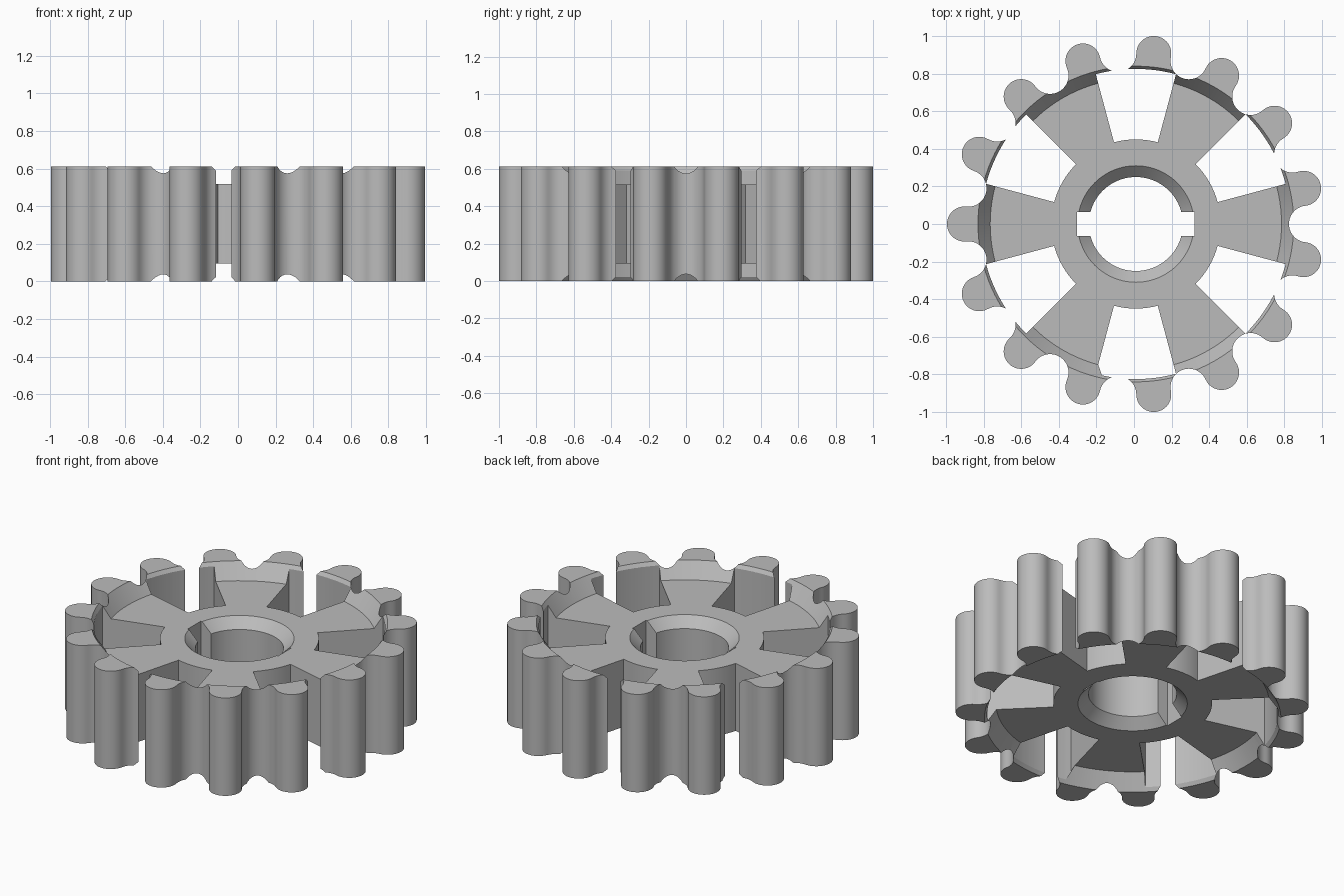
import bpy, bmesh
from math import cos, sin, radians, pi

TEETH, WINDOWS = 15, 6
HEIGHT, RECESS = 0.612, 0.095
PITCH_R, TOOTH_R = 0.912, 0.093
VALLEY_R = 2 * PITCH_R * sin(pi / TEETH / 2) - TOOTH_R
SHIFT_X = 0.01

if "Cube" in bpy.data.objects:
    bpy.data.objects.remove(bpy.data.objects["Cube"], do_unlink=True)

grey = bpy.data.materials.new("plain grey")
grey.use_nodes = True
colour = (0.5, 0.5, 0.5, 1)
grey.diffuse_color = colour
grey.node_tree.nodes["Principled BSDF"].inputs["Base Color"].default_value = colour


def polar(r, deg, centre=(0, 0)):
    return centre[0] + r * cos(radians(deg)), centre[1] + r * sin(radians(deg))


def arc(r, start, end, steps, centre=(0, 0)):
    return [polar(r, start + (end - start) * i / steps, centre) for i in range(steps + 1)]


def make_object(name, bm):
    bmesh.ops.recalc_face_normals(bm, faces=bm.faces)
    mesh = bpy.data.meshes.new(name)
    bm.to_mesh(mesh)
    bm.free()
    mesh.materials.append(grey)
    obj = bpy.data.objects.new(name, mesh)
    obj.location.x = SHIFT_X
    bpy.context.collection.objects.link(obj)
    return obj


def prism(name, outline, z0, z1):
    bm = bmesh.new()
    face = bm.faces.new([bm.verts.new((x, y, z0)) for x, y in outline])
    side = bmesh.ops.extrude_face_region(bm, geom=[face])
    verts = [v for v in side["geom"] if isinstance(v, bmesh.types.BMVert)]
    bmesh.ops.translate(bm, verts=verts, vec=(0, 0, z1 - z0))
    return make_object(name, bm)


def lathe(name, profile, steps=120):
    """Closed solid of revolution from (radius, height) points."""
    bm = bmesh.new()
    rings = [[bm.verts.new((*polar(r, 360 * i / steps), z)) for i in range(steps)]
             for r, z in profile]
    for low, high in zip(rings, rings[1:]):
        for i in range(steps):
            j = (i + 1) % steps
            bm.faces.new((low[i], low[j], high[j], high[i]))
    bm.faces.new(rings[0][::-1])
    bm.faces.new(rings[-1])
    return make_object(name, bm)


# Toothed body: round teeth and round valleys alternating on one pitch circle
half = 180 / TEETH
lean = 90 + half / 2
outline = []
for k in range(TEETH):
    a = 180 + 2 * half * k
    outline += arc(TOOTH_R, a - lean, a + lean, 24, polar(PITCH_R, a))[:-1]
    b = a + half
    outline += arc(VALLEY_R, b - lean, b + lean - 360, 20, polar(PITCH_R, b))[:-1]
gear = prism("gear_wheel", outline, 0, HEIGHT)

# Conical recesses on both faces leave the thinner web
slope = (0.84 - 0.775) / RECESS
over = 0.05
wide = 0.84 + slope * over
cutters = [
    lathe("top_recess_cutter", [(0.775, HEIGHT - RECESS), (wide, HEIGHT + over)]),
    lathe("bottom_recess_cutter", [(wide, -over), (0.775, RECESS)]),
]

# Tapered windows between the spokes
for k in range(WINDOWS):
    a = 30 + 360 / WINDOWS * k
    shape = arc(0.825, a - 15, a + 15, 12) + arc(0.45, a + 15, a - 15, 8)
    cutters.append(prism("window_cutter", shape, -0.1, HEIGHT + 0.1))

# Bore with chamfered ends and two key slots
low, high, bevel = RECESS, HEIGHT - RECESS, 0.06
cutters.append(lathe("bore_cutter", [
    (0.25 + 2 * bevel, low - bevel), (0.25, low + bevel),
    (0.25, high - bevel), (0.25 + 2 * bevel, high + bevel)], 80))
slot = [(-0.313, -0.065), (0.313, -0.065), (0.313, 0.065), (-0.313, 0.065)]
cutters.append(prism("key_slot_cutter", slot, -0.1, HEIGHT + 0.1))

for cutter in cutters:
    cutter.hide_render = True
    mod = gear.modifiers.new(cutter.name, "BOOLEAN")
    mod.operation = "DIFFERENCE"
    mod.solver = "EXACT"
    mod.object = cutter

# Bake the cuts and drop the cutters
bpy.context.view_layer.update()
bpy.ops.object.select_all(action="DESELECT")
bpy.context.view_layer.objects.active = gear
gear.select_set(True)
for mod in list(gear.modifiers):
    bpy.ops.object.modifier_apply(modifier=mod.name)
for cutter in cutters:
    bpy.data.objects.remove(cutter, do_unlink=True)
bpy.ops.object.shade_smooth_by_angle(angle=radians(30))
